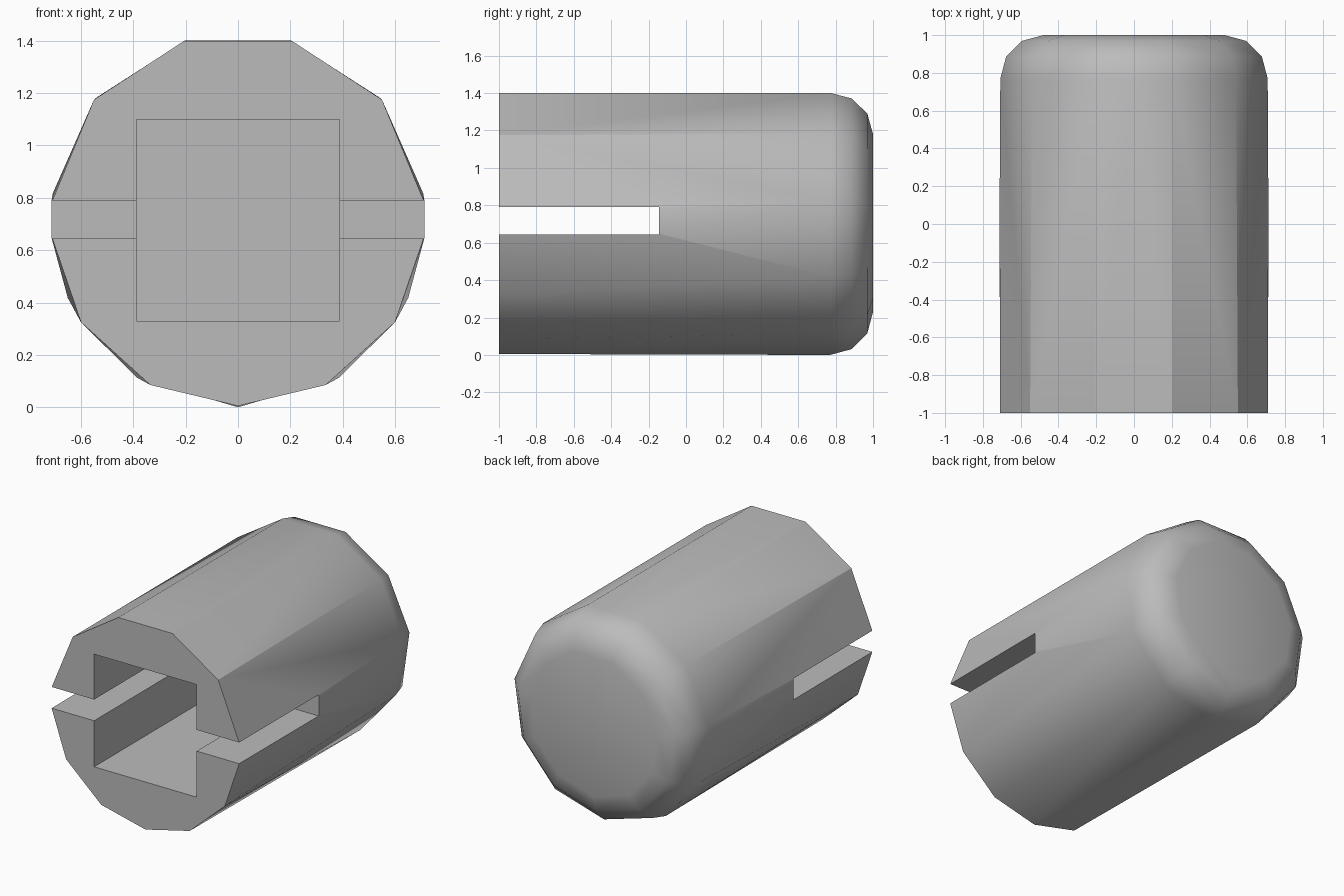
import bpy, bmesh, math

cube = bpy.data.objects.get("Cube")
if cube:
    bpy.data.objects.remove(cube)

RADIUS, SIDES, ROUND = 0.715, 11, 0.23

grey = bpy.data.materials.new("plain grey")
grey.use_nodes = True
colour = (0.5, 0.5, 0.5, 1)
grey.diffuse_color = colour
grey.node_tree.nodes["Principled BSDF"].inputs["Base Color"].default_value = colour

bm = bmesh.new()


def back_ring(inset, y):
    """Half of an eleven-sided ring, from the bottom point to the top middle."""
    r = RADIUS - inset
    pts = []
    for k in range(6):
        a = 2 * math.pi * k / SIDES
        pts.append((r * math.sin(a), y, RADIUS - r * math.cos(a)))
    pts.append((0, y, pts[-1][2]))
    return [bm.verts.new(p) for p in pts]


# Half outline of the open front end, bottom to top
outline = [(0, 0.005), (0.335, 0.085), (0.6, 0.325), (0.711, 0.65),
           (0.711, 0.785), (0.55, 1.175), (0.205, 1.4), (0, 1.4)]
f = [bm.verts.new((x, -1, z)) for x, z in outline]

# Corners where the side slot ends
s = {i: bm.verts.new((0.713, -0.15, outline[i][1])) for i in (3, 4)}

# Rounded back edge as a quarter circle of rings
rings = []
for step in range(4):
    a = math.radians(30 * step)
    rings.append(back_ring(ROUND * (1 - math.cos(a)), 1 - ROUND * (1 - math.sin(a))))
b = rings[0]

# Body wall between the front outline and the first back ring
wall = ["f0 f1 b1", "f0 b1 b0", "f1 f2 b1", "f2 b2 b1", "f2 f3 s3", "f2 s3 b2",
        "s3 b3 b2", "s3 s4 b3", "f3 f4 s4 s3", "f4 f5 s4", "s4 f5 b3",
        "f5 b4 b3", "f5 f6 b5 b4", "f6 f7 b6 b5"]
groups = {"f": f, "s": s, "b": b}
for face in wall:
    bm.faces.new([groups[n[0]][int(n[1])] for n in face.split()])
for lower, upper in zip(rings, rings[1:]):
    for i in range(6):
        bm.faces.new((lower[i], lower[i + 1], upper[i + 1], upper[i]))

# End caps
bm.faces.new(f)
bm.faces.new(rings[-1])

# Mirror to the other side
bmesh.ops.mirror(bm, geom=bm.verts[:] + bm.edges[:] + bm.faces[:],
                 axis='X', merge_dist=0.0005)
bmesh.ops.remove_doubles(bm, verts=bm.verts[:], dist=0.0005)
bmesh.ops.recalc_face_normals(bm, faces=bm.faces[:])
mesh = bpy.data.meshes.new("slotted_barrel")
bm.to_mesh(mesh)
bm.free()
mesh.materials.append(grey)
barrel = bpy.data.objects.new("slotted_barrel", mesh)
bpy.context.collection.objects.link(barrel)


def cut_box(name, half_width, y_end, z_low, z_high):
    """Cut a box into the barrel from the front."""
    y_start = -1.2
    bpy.ops.mesh.primitive_cube_add(
        size=1, location=(0, (y_start + y_end) / 2, (z_low + z_high) / 2))
    cutter = bpy.context.object
    cutter.name = name
    cutter.scale = (half_width * 2, y_end - y_start, z_high - z_low)
    cutter.hide_render = True
    cutter.data.materials.append(grey)
    mod = barrel.modifiers.new(name, 'BOOLEAN')
    mod.operation, mod.solver, mod.object = 'DIFFERENCE', 'EXACT', cutter
    bpy.context.view_layer.objects.active = barrel
    bpy.ops.object.modifier_apply(modifier=name)
    bpy.data.objects.remove(cutter)


# Square socket and the slot through both sides
cut_box("socket", 0.388, 0.6, 0.33, 1.1)
cut_box("side_slot", 1, -0.145, 0.645, 0.79)

# Smooth the rounded edge, keep the main facets crisp
bpy.ops.object.select_all(action='DESELECT')
barrel.select_set(True)
bpy.context.view_layer.objects.active = barrel
bpy.ops.object.shade_smooth_by_angle(angle=math.radians(32))
